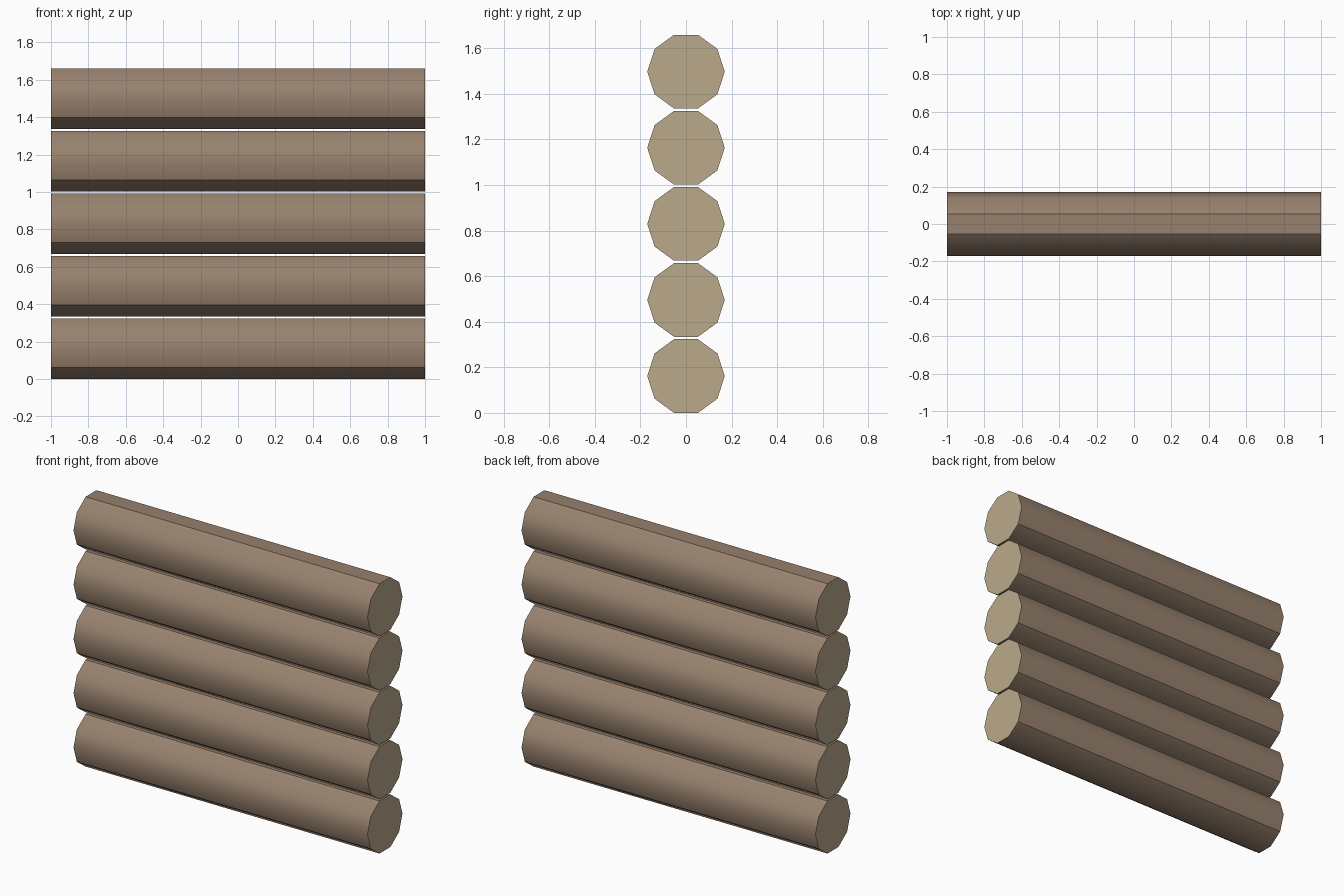
import bpy, bmesh
from math import cos, sin, radians

if "Cube" in bpy.data.objects:
    bpy.data.objects.remove(bpy.data.objects["Cube"])

SIDES, R, HALF, PITCH = 10, 0.17, 1.0, 0.334
BASE = R * cos(radians(18))          # centre height with a flat facet on the ground
SHARP = {2, 3, 6, 9}                 # corners that stay crisp along the log


def material(name, color):
    mat = bpy.data.materials.new(name)
    mat.diffuse_color = color
    mat.use_nodes = True
    mat.node_tree.nodes["Principled BSDF"].inputs["Base Color"].default_value = mat.diffuse_color
    return mat


bark = material("bark", (0.31, 0.22, 0.155, 1))
cut_wood = material("cut_wood", (0.50, 0.40, 0.26, 1))


def make_log(name, z):
    # ten-sided log lying along x
    bm = bmesh.new()
    rings = [[bm.verts.new((x, R * cos(radians(36 * i)), R * sin(radians(36 * i))))
              for i in range(SIDES)] for x in (-HALF, HALF)]
    left, right = rings
    for i in range(SIDES):
        j = (i + 1) % SIDES
        bm.faces.new((left[i], left[j], right[j], right[i])).smooth = True
    # pale sawn ends
    for ring in rings:
        bm.faces.new(ring).material_index = 1
    bmesh.ops.recalc_face_normals(bm, faces=bm.faces)
    # crisp rims and facet borders
    for ring in rings:
        for i in range(SIDES):
            bm.edges.get((ring[i], ring[(i + 1) % SIDES])).smooth = False
    for i in SHARP:
        bm.edges.get((left[i], right[i])).smooth = False
    mesh = bpy.data.meshes.new(name)
    bm.to_mesh(mesh)
    bm.free()
    mesh.materials.append(bark)
    mesh.materials.append(cut_wood)
    log = bpy.data.objects.new(name, mesh)
    log.location.z = z
    bpy.context.collection.objects.link(log)


# stacked wall of five logs
for n in range(5):
    make_log(f"log_{n + 1}", BASE + n * PITCH)
